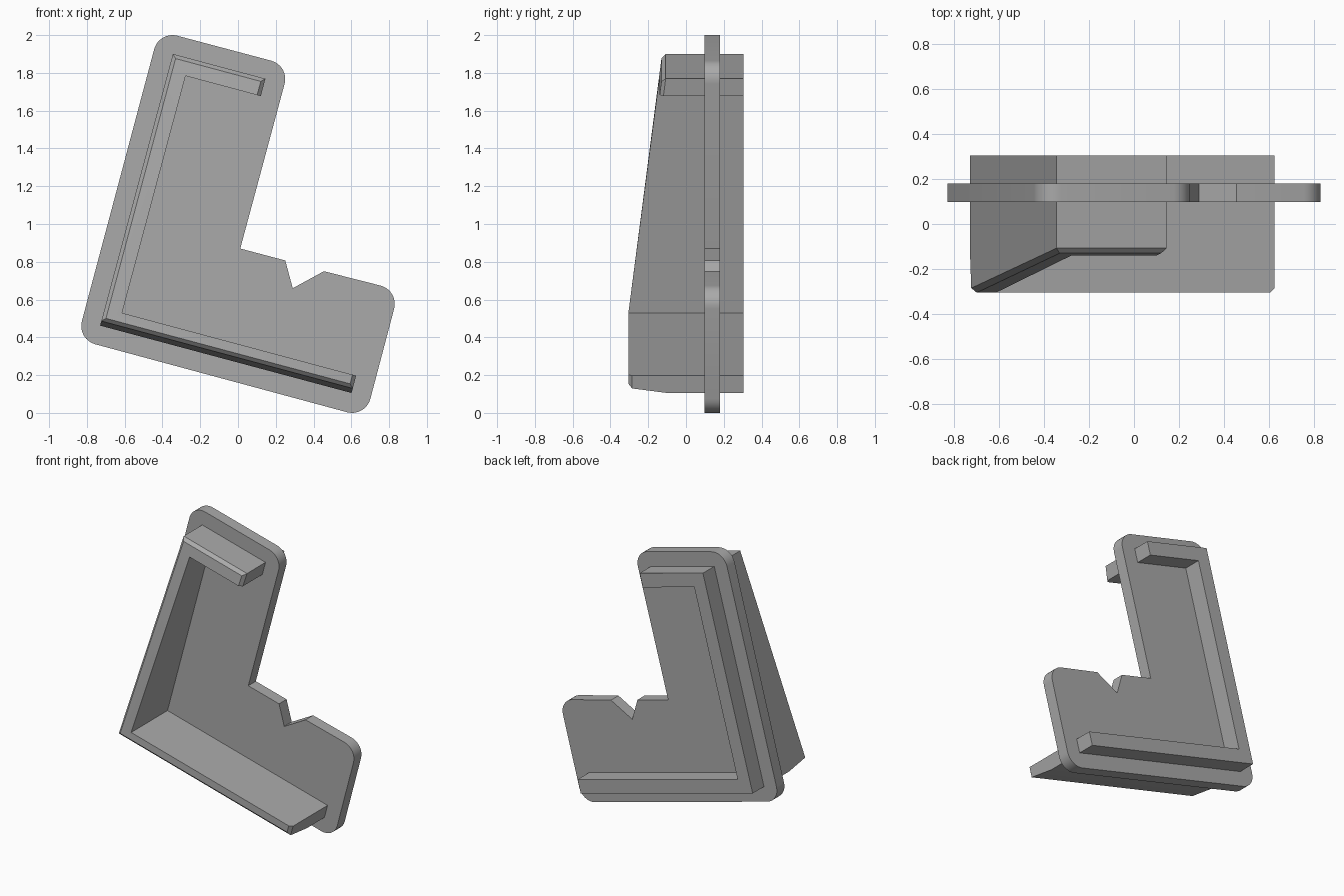
import bpy, bmesh, math

cube = bpy.data.objects.get("Cube")
if cube:
    bpy.data.objects.remove(cube, do_unlink=True)

grey = bpy.data.materials.new("mid_grey")
grey.use_nodes = True
colour = (0.4, 0.4, 0.4, 1)
grey.diffuse_color = colour
grey.node_tree.nodes["Principled BSDF"].inputs["Base Color"].default_value = colour


def finish(name, bm):
    bmesh.ops.recalc_face_normals(bm, faces=bm.faces)
    mesh = bpy.data.meshes.new(name)
    bm.to_mesh(mesh)
    bm.free()
    obj = bpy.data.objects.new(name, mesh)
    bpy.context.collection.objects.link(obj)
    mesh.materials.append(grey)
    bpy.ops.object.select_all(action='DESELECT')
    obj.select_set(True)
    bpy.context.view_layer.objects.active = obj
    bpy.ops.object.shade_smooth_by_angle(angle=math.radians(30))


def bridge(bm, a, b):
    n = len(a)
    for i in range(n):
        j = (i + 1) % n
        bm.faces.new((a[i], a[j], b[j], b[i]))


# L-shaped plate with rounded corners and a notch
def corner(x, z, start, radius=0.1, steps=8):
    angles = [math.radians(start - 90 * i / steps) for i in range(steps + 1)]
    return [(x + radius * math.cos(t), z + radius * math.sin(t)) for t in angles]


outline = (corner(-0.347, 1.9, 165) + corner(0.15, 1.768, 75)
           + [(0.012, 0.87), (0.25, 0.807), (0.29, 0.66), (0.455, 0.75)]
           + corner(0.73, 0.577, 75) + corner(0.604, 0.1, -15)
           + corner(-0.73, 0.46, -105))
bm = bmesh.new()
rings = [[bm.verts.new((x, y, z)) for x, z in outline] for y in (0.097, 0.18)]
bridge(bm, *rings)
for ring in rings:
    bm.faces.new(ring)
finish("plate", bm)

# C-shaped rim through the plate, tapering in depth towards the top
HEIGHT, TOP, BOTTOM, THICK = 1.489, 0.507, 1.378, 0.095
LEAN = math.radians(15)


def section(inset, lift):
    top, low = HEIGHT - inset, lift + inset
    return [(TOP - inset, top), (inset, top), (inset, low), (BOTTOM - inset, low),
            (BOTTOM - inset, THICK), (THICK, THICK),
            (THICK, HEIGHT - THICK), (TOP - inset, HEIGHT - THICK)]


def front(b):
    return -0.305 + 0.175 * max(0, b - THICK) / 1.374


def place(bm, a, b, y):
    return bm.verts.new((-0.73 + a * math.cos(LEAN) + b * math.sin(LEAN), y,
                         0.462 - a * math.sin(LEAN) + b * math.cos(LEAN)))


bm = bmesh.new()
rings = [[place(bm, a, b, 0.305) for a, b in section(0, 0)],
         [place(bm, a, b, -0.1) for a, b in section(0, 0)],
         [place(bm, a, b, front(b) + 0.02) for a, b in section(0, 0.025)],
         [place(bm, a, b, front(b)) for a, b in section(0.02, 0.025)]]
for a, b in zip(rings, rings[1:]):
    bridge(bm, a, b)
for ring in (rings[0], rings[-1]):
    for i in range(3):
        bm.faces.new((ring[i], ring[i + 1], ring[6 - i], ring[7 - i]))
finish("rim", bm)
